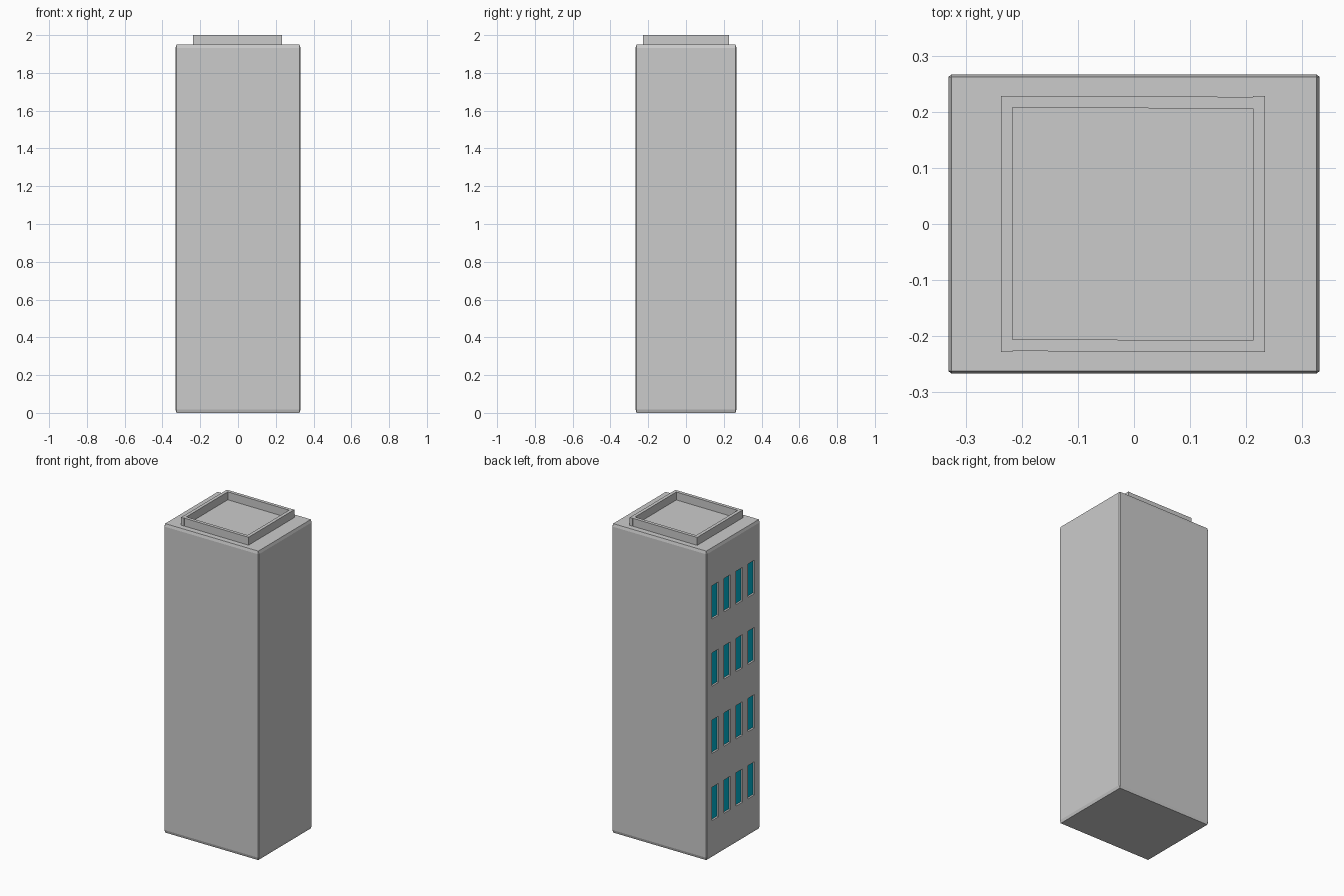
import bpy, bmesh
from mathutils import Matrix, Vector

if "Cube" in bpy.data.objects:
    bpy.data.objects.remove(bpy.data.objects["Cube"])

HX, HY, ROOF = 0.331, 0.267, 1.95
RECESS = 0.014


def add_box(bm, center, size, rot_z=0.0):
    m = (Matrix.Translation(center) @ Matrix.Rotation(rot_z, 4, 'Z')
         @ Matrix.Diagonal(Vector(size).to_4d()))
    return bmesh.ops.create_cube(bm, size=1, matrix=m)


def finish(bm, name, colour=None):
    mesh = bpy.data.meshes.new(name)
    bm.to_mesh(mesh)
    bm.free()
    ob = bpy.data.objects.new(name, mesh)
    bpy.context.collection.objects.link(ob)
    if colour:
        mat = bpy.data.materials.new(name + "_colour")
        mat.diffuse_color = colour
        mat.use_nodes = True
        mat.node_tree.nodes["Principled BSDF"].inputs["Base Color"].default_value = mat.diffuse_color
        mesh.materials.append(mat)
    return ob


# tower body: chamfered cube, stretched so the chamfer is taller than wide
bm = bmesh.new()
bmesh.ops.create_cube(bm, size=2)
bmesh.ops.bevel(bm, geom=bm.edges[:], offset=0.018, segments=1,
                affect='EDGES', profile=0.5)
bmesh.ops.transform(bm, verts=bm.verts, matrix=Matrix.Translation((0, 0, ROOF / 2))
                    @ Matrix.Diagonal((HX, HY, ROOF / 2, 1)))
tower = finish(bm, "tower_body")

# window grid on the left side: recess cutters and glass panes
cut, glass = bmesh.new(), bmesh.new()
for row in range(4):
    for col in range(4):
        y = -0.18 + 0.12 * col
        z = 0.337 + 0.424 * row
        add_box(cut, (-HX, y, z), (2 * RECESS, 0.064, 0.21))
        add_box(glass, (-HX + RECESS, y, z), (0.004, 0.064, 0.21))
cutter = finish(cut, "window_cutter")
cutter.hide_render = True
finish(glass, "window_glass", (0.0, 0.45, 0.62, 1))

mod = tower.modifiers.new("window_recesses", 'BOOLEAN')
mod.operation = 'DIFFERENCE'
mod.solver = 'EXACT'
mod.object = cutter
bpy.context.view_layer.objects.active = tower
bpy.ops.object.modifier_apply(modifier=mod.name)
bpy.data.objects.remove(cutter)

# roof parapet: four low walls, front and back very slightly skewed
bm = bmesh.new()
zc, h, t = (ROOF + 2) / 2, 2 - ROOF, 0.021
for s in (-1, 1):
    add_box(bm, (s * 0.225 - 0.002, 0, zc), (t, 0.456, h))
    add_box(bm, (-0.002, s * 0.217, zc), (0.43, t, h), -0.004)
finish(bm, "roof_parapet")
